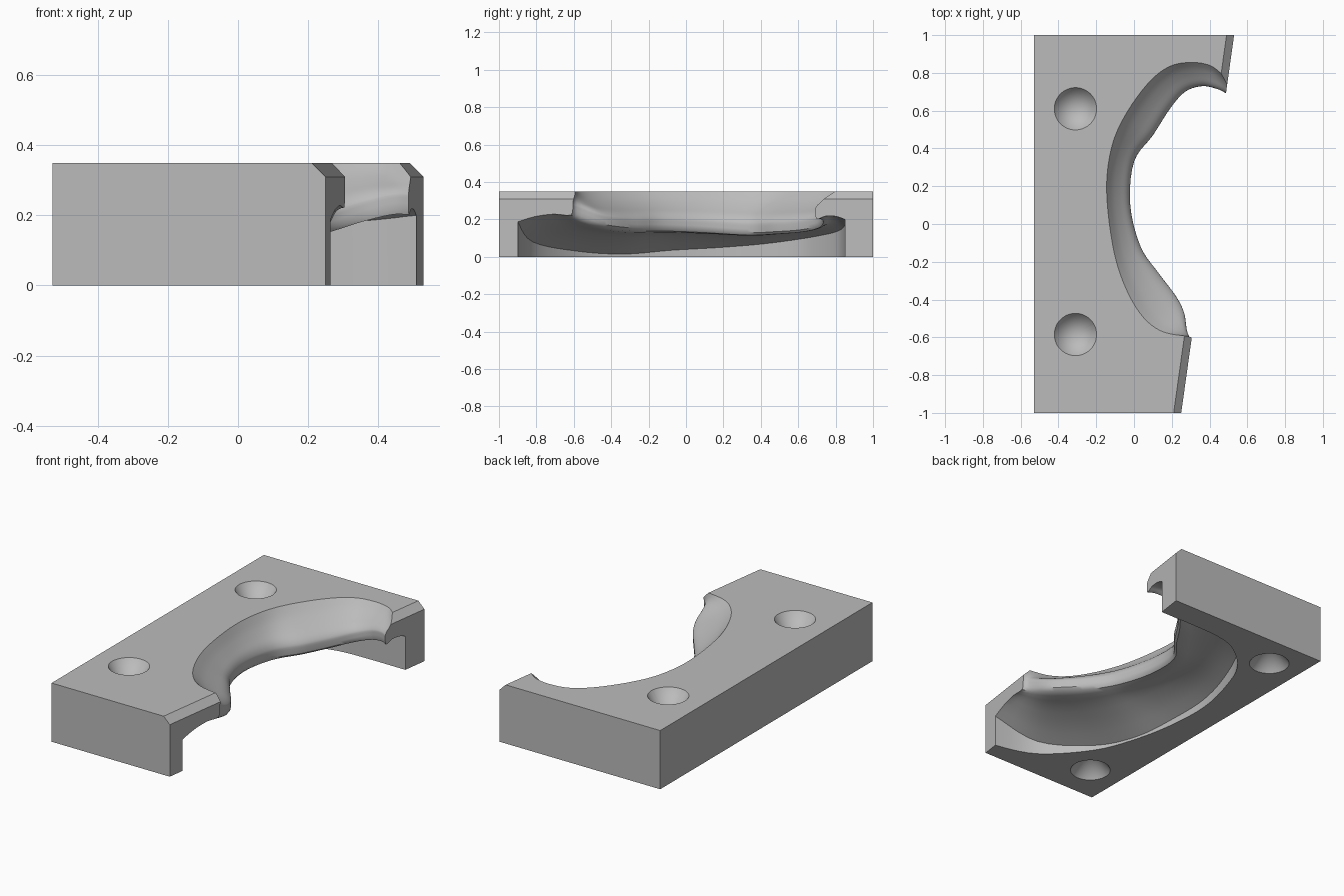
import bpy, bmesh, math
from mathutils import Matrix, Vector

cube = bpy.data.objects.get("Cube")
if cube:
    bpy.data.objects.remove(cube, do_unlink=True)

H = 0.35  # block height

grey = bpy.data.materials.new("plain grey")
grey.use_nodes = True
COLOUR = (0.5, 0.5, 0.5, 1)
grey.diffuse_color = COLOUR
grey.node_tree.nodes["Principled BSDF"].inputs["Base Color"].default_value = COLOUR


def make_object(name, bm):
    bmesh.ops.recalc_face_normals(bm, faces=bm.faces[:])
    mesh = bpy.data.meshes.new(name)
    bm.to_mesh(mesh)
    bm.free()
    obj = bpy.data.objects.new(name, mesh)
    bpy.context.collection.objects.link(obj)
    mesh.materials.append(grey)
    return obj


def loft(name, rings):
    """Closed rings joined in order, with a cap at each end."""
    bm = bmesh.new()
    rows = [[bm.verts.new(p) for p in ring] for ring in rings]
    n = len(rows[0])
    for a, b in zip(rows, rows[1:]):
        for i in range(n):
            j = (i + 1) % n
            bm.faces.new((a[i], a[j], b[j], b[i]))
    bm.faces.new(rows[0])
    bm.faces.new(rows[-1])
    return make_object(name, bm)


def spline(points, steps):
    """Smooth open curve through points of any dimension."""
    pts = [Vector(p) for p in points]
    out = []
    for i in range(len(pts) - 1):
        p0, p1, p2 = pts[max(i - 1, 0)], pts[i], pts[i + 1]
        p3 = pts[min(i + 2, len(pts) - 1)]
        for s in range(steps):
            t = s / steps
            out.append(0.5 * (2 * p1 + (p2 - p0) * t
                              + (2 * p0 - 5 * p1 + 4 * p2 - p3) * t ** 2
                              + (3 * p1 - p0 - 3 * p2 + p3) * t ** 3))
    return out + [pts[-1]]


def drill(name, x, y, z, direction):
    """Pointed countersink cutter, opening at height z."""
    radius, depth, extra = 0.112, 0.15, 0.05
    bm = bmesh.new()
    bmesh.ops.create_cone(bm, cap_ends=True, segments=48, radius2=0,
                          radius1=radius * (depth + extra) / depth,
                          depth=depth + extra)
    if direction < 0:
        bmesh.ops.rotate(bm, verts=bm.verts, matrix=Matrix.Rotation(math.pi, 3, 'X'))
    shift = direction * (depth - extra) / 2
    bmesh.ops.translate(bm, verts=bm.verts, vec=(x, y, z + shift))
    return make_object(name, bm)


# Block with one slanted, chamfered side
def block_section(y, side):
    return [(-0.53, y, 0), (side, y, 0), (side, y, H - 0.04),
            (side - 0.04, y, H), (-0.53, y, H)]


block = loft("block", [block_section(-1, 0.25), block_section(1, 0.53)])

# Cavity stations: mouth x y, lip x y, lip height, pocket wall x y, wall height
stations = [
    (.40, -.60, .40, -.605, .22, .40, -.90, .20),
    (.29, -.595, .295, -.60, .22, .27, -.90, .19),
    (.14, -.565, .265, -.47, .17, .02, -.82, .08),
    (.03, -.47, .22, -.38, .15, -.20, -.58, .03),
    (-.06, -.30, .13, -.26, .14, -.30, -.33, .015),
    (-.115, -.10, .035, -.12, .14, -.35, -.08, .035),
    (-.145, .18, -.02, .10, .13, -.36, .18, .05),
    (-.12, .40, .00, .33, .115, -.31, .42, .07),
    (-.05, .57, .10, .47, .12, -.22, .64, .10),
    (.07, .74, .19, .61, .13, -.06, .79, .13),
    (.18, .83, .27, .70, .15, .08, .84, .155),
    (.29, .855, .36, .73, .18, .26, .85, .175),
    (.40, .84, .44, .715, .20, .42, .85, .19),
    (.48, .78, .49, .69, .20, .51, .85, .20),
    (.56, .70, .56, .64, .20, .60, .85, .20),
]


def cavity_profile(s):
    mouth, lip, wall = Vector(s[0:2]), Vector(s[2:4]), Vector(s[5:7])
    lip_z, wall_z = s[4], s[7]
    nose_z = lip_z + 0.05
    pts = []
    # scooped channel from the mouth down to the rounded lip
    for w, f in ((0, 0), (.25, .28), (.55, .52), (.82, .7), (.96, .85), (1, 1)):
        pts.append((*mouth.lerp(lip, w), H + (nose_z - H) * f))
    # ceiling from the lip out to the pocket wall
    for w in (0.04, 0.35, 0.7, 1):
        bulge = 0.02 * math.sin(math.pi * w)
        pts.append((*lip.lerp(wall, w), lip_z + (wall_z - lip_z) * w + bulge))
    return [(*mouth, H + 0.1)] + spline(pts, 3) + [(*wall, -0.1)]


columns = [cavity_profile(s) for s in spline(stations, 5)]
cutters = [loft("cavity_cutter", list(zip(*columns)))]

# Countersinks above and below
for y in (-0.585, 0.61):
    cutters.append(drill("top_hole_cutter", -0.31, y, H, -1))
for y in (-0.77, 0.795):
    cutters.append(drill("bottom_hole_cutter", -0.326, y, 0, 1))

bpy.context.view_layer.objects.active = block
for cutter in cutters:
    cutter.hide_render = True
    mod = block.modifiers.new("cut", 'BOOLEAN')
    mod.operation = 'DIFFERENCE'
    mod.solver = 'EXACT'
    mod.object = cutter
    bpy.ops.object.modifier_apply(modifier=mod.name)
    bpy.data.objects.remove(cutter, do_unlink=True)

bpy.ops.object.select_all(action='DESELECT')
block.select_set(True)
bpy.ops.object.shade_smooth_by_angle(angle=math.radians(35))
